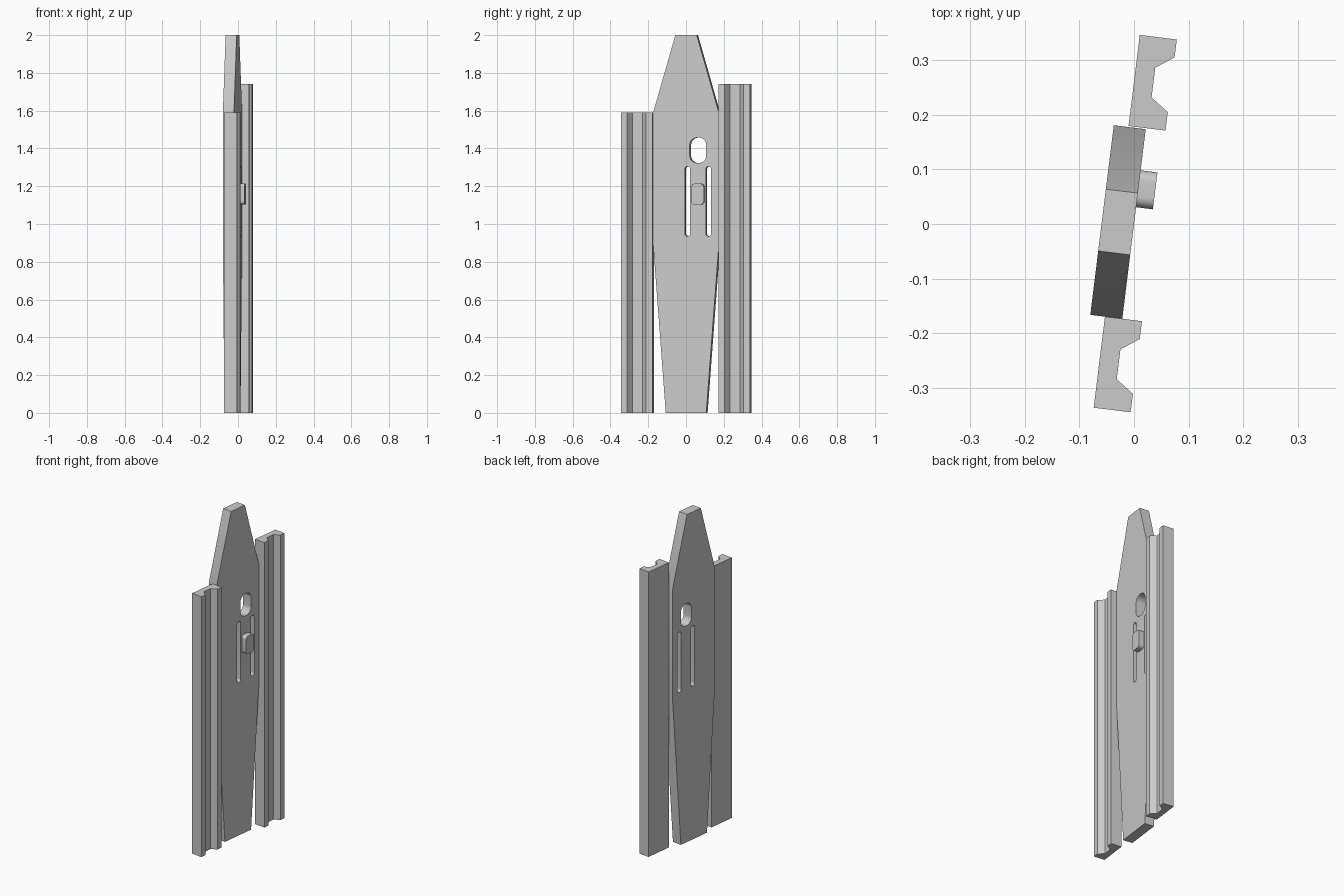
import bpy, math
from mathutils import Matrix

if "Cube" in bpy.data.objects:
    bpy.data.objects.remove(bpy.data.objects["Cube"])

TILT = Matrix.Rotation(math.radians(-7.05), 4, 'Z')
# Maps drawing plane (across, up) to world (y, z), thickness along x
UPRIGHT = Matrix(((0, 0, 1, 0), (1, 0, 0, 0), (0, 1, 0, 0), (0, 0, 0, 1)))

grey = bpy.data.materials.new("plain_grey")
grey.diffuse_color = (0.6, 0.6, 0.6, 1)
grey.use_nodes = True
grey.node_tree.nodes["Principled BSDF"].inputs["Base Color"].default_value = grey.diffuse_color


def rounded(cx, cy, w, h, r, seg=10):
    """Outline of a rounded rectangle."""
    pts = []
    corners = ((1, 1), (-1, 1), (-1, -1), (1, -1))
    for q, (sx, sy) in enumerate(corners):
        for i in range(seg + 1):
            a = (q + i / seg) * math.pi / 2
            pts.append((cx + sx * (w / 2 - r) + r * math.cos(a),
                        cy + sy * (h / 2 - r) + r * math.sin(a)))
    return pts


def solid(name, outlines, low, high, frame=Matrix()):
    """Extrude an outline (later outlines are holes) from low to high."""
    cu = bpy.data.curves.new(name, 'CURVE')
    cu.dimensions = '2D'
    cu.fill_mode = 'BOTH'
    cu.extrude = (high - low) / 2
    for pts in outlines:
        sp = cu.splines.new('POLY')
        sp.points.add(len(pts) - 1)
        for p, (x, y) in zip(sp.points, pts):
            p.co = (x, y, 0, 1)
        sp.use_cyclic_u = True
    ob = bpy.data.objects.new(name, cu)
    bpy.context.collection.objects.link(ob)
    bpy.ops.object.select_all(action='DESELECT')
    ob.select_set(True)
    bpy.context.view_layer.objects.active = ob
    bpy.ops.object.convert(target='MESH')
    ob = bpy.context.object
    # Weld the caps to the sides and face all normals outward
    bpy.ops.object.mode_set(mode='EDIT')
    bpy.ops.mesh.select_all(action='SELECT')
    bpy.ops.mesh.remove_doubles(threshold=0.00005)
    bpy.ops.mesh.normals_make_consistent(inside=False)
    bpy.ops.object.mode_set(mode='OBJECT')
    ob.data.transform(TILT @ frame @ Matrix.Translation((0, 0, (low + high) / 2)))
    ob.data.materials.clear()
    ob.data.materials.append(grey)
    bpy.ops.object.shade_smooth_by_angle(angle=math.radians(30))
    return ob


# Pointed centre plate with an oval hole and two slots
half = [(0.108, 0), (0.175, 0.89), (0.175, 1.59), (0.057, 2.0)]
plate = half + [(-x, z) for x, z in reversed(half)]
holes = [rounded(0.064, 1.39, 0.088, 0.135, 0.040),
         rounded(0.008, 1.12, 0.029, 0.37, 0.0144),
         rounded(0.120, 1.12, 0.029, 0.37, 0.0144)]
solid("centre_plate", [plate] + holes, -0.059, 0.0, UPRIGHT)

# Raised button between the slots
solid("button", [rounded(0.065, 1.158, 0.068, 0.111, 0.02)], -0.001, 0.031, UPRIGHT)

# Grooved side rails sharing one profile
rail = [(-0.032, 0.345), (-0.032, 0.177), (0.0363, 0.177), (0.0363, 0.211),
        (0.0035, 0.234), (0.0035, 0.289), (0.0363, 0.312), (0.0363, 0.345)]
solid("back_rail", [rail], 0, 1.74)
solid("front_rail", [[(x, y - 0.52) for x, y in rail]], 0, 1.59)
